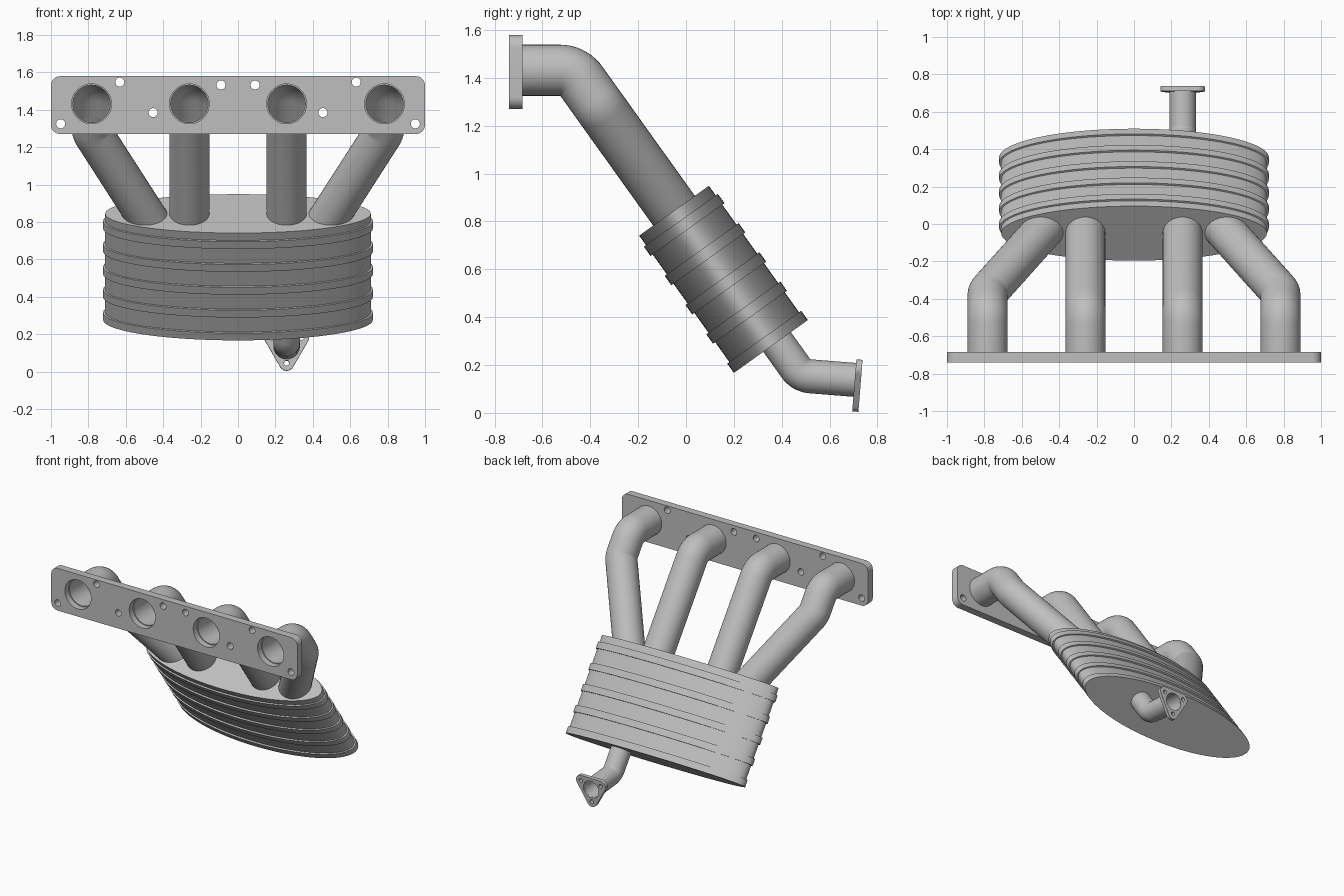
import bpy, bmesh
from math import sin, cos, tan, pi, radians
from mathutils import Vector, Matrix

cube = bpy.data.objects.get("Cube")
if cube:
    bpy.data.objects.remove(cube, do_unlink=True)

metal = bpy.data.materials.new("grey_metal")
metal.use_nodes = True
GREY = (0.52, 0.52, 0.52, 1)
metal.diffuse_color = GREY
metal.node_tree.nodes["Principled BSDF"].inputs["Base Color"].default_value = GREY

TILT = radians(35.5)                                # lean of the main axis
AXIS = Vector((0, sin(TILT), -cos(TILT)))           # flow direction, down and back
BODY_TOP = Vector((0, -0.05, 0.845))


def finish(obj, angle=30):
    bpy.ops.object.select_all(action='DESELECT')
    obj.select_set(True)
    bpy.context.view_layer.objects.active = obj
    if obj.type == 'CURVE':
        bpy.ops.object.convert(target='MESH')
        obj = bpy.context.object
    bpy.ops.object.shade_smooth_by_angle(angle=radians(angle))
    obj.data.materials.clear()
    obj.data.materials.append(metal)
    return obj


def mesh_object(name, bm):
    bmesh.ops.recalc_face_normals(bm, faces=bm.faces)
    mesh = bpy.data.meshes.new(name)
    bm.to_mesh(mesh)
    bm.free()
    obj = bpy.data.objects.new(name, mesh)
    bpy.context.collection.objects.link(obj)
    return obj


def bridge(bm, a, b):
    n = len(a)
    for i in range(n):
        j = (i + 1) % n
        bm.faces.new((a[i], a[j], b[j], b[i]))


def fillet(points, radius, steps=10):
    """Round the inner corners of a path; return (point, tangent) pairs."""
    pts = [Vector(p) for p in points]
    out = [(pts[0], (pts[1] - pts[0]).normalized())]
    for prev, p, nxt in zip(pts, pts[1:], pts[2:]):
        a, b = (p - prev).normalized(), (nxt - p).normalized()
        turn = a.angle(b)
        start = p - a * radius * tan(turn / 2)
        side = (b - a * a.dot(b)).normalized()
        for k in range(steps + 1):
            t = turn * k / steps
            out.append((start + a * radius * sin(t) + side * radius * (1 - cos(t)),
                        a * cos(t) + side * sin(t)))
    out.append((pts[-1], (pts[-1] - pts[-2]).normalized()))
    return out


def pipe(name, points, outer, inner, bend, segs=40):
    """Hollow tube swept along a path with rounded bends."""
    path = fillet(points, bend)
    bm = bmesh.new()
    walls = {outer: [], inner: []}
    tangent = path[0][1]
    normal = tangent.orthogonal().normalized()
    for p, t in path:
        normal = (tangent.rotation_difference(t) @ normal).normalized()
        tangent = t
        binormal = t.cross(normal)
        for r, rings in walls.items():
            rings.append([bm.verts.new(p + r * (normal * cos(2 * pi * i / segs)
                                                + binormal * sin(2 * pi * i / segs)))
                          for i in range(segs)])
    loop = walls[outer] + walls[inner][::-1]
    for k, ring in enumerate(loop):
        bridge(bm, ring, loop[(k + 1) % len(loop)])
    return finish(mesh_object(name, bm))


def arc(cx, cy, r, start=0.0, sweep=2 * pi, n=32):
    full = sweep > 6
    return [(cx + r * cos(start + sweep * i / n), cy + r * sin(start + sweep * i / n))
            for i in range(n if full else n + 1)]


def plate(name, outline, holes, thickness, location, rot_x):
    """Flat plate with round holes, cut from a filled outline."""
    cu = bpy.data.curves.new(name, 'CURVE')
    cu.dimensions = '2D'
    cu.fill_mode = 'BOTH'
    cu.extrude = thickness / 2
    for loop in [outline] + [arc(*h) for h in holes]:
        sp = cu.splines.new('POLY')
        sp.points.add(len(loop) - 1)
        for pt, (x, y) in zip(sp.points, loop):
            pt.co = (x, y, 0, 1)
        sp.use_cyclic_u = True
    obj = bpy.data.objects.new(name, cu)
    obj.location = location
    obj.rotation_euler = (rot_x, 0, 0)
    bpy.context.collection.objects.link(obj)
    return finish(obj)


# Inlet flange: long rounded plate with four ports and eight bolt holes
PORT_Z, MID_Z, HALF_H, CORNER = 1.432, 1.425, 0.155, 0.05
outline = []
for k, (sx, sy) in enumerate([(1, 1), (-1, 1), (-1, -1), (1, -1)]):
    outline += arc(sx * (1 - CORNER), sy * (HALF_H - CORNER), CORNER, k * pi / 2, pi / 2, 8)
holes = []
for s in (-1, 1):
    holes += [(s * x, PORT_Z - MID_Z, 0.1065) for x in (0.26, 0.783)]
    holes += [(s * x, z - MID_Z, 0.024)
              for x, z in ((0.948, 1.325), (0.632, 1.548), (0.454, 1.385), (0.091, 1.533))]
plate("inlet_flange", outline, holes, 0.056, (0, -0.712, MID_Z), pi / 2)

# Four runner pipes, mirrored left and right; outer ones kink inwards
for side, s in (("left", 1), ("right", -1)):
    elbow_y = -0.47
    into = AXIS * 0.02
    x = s * 0.26
    pipe(f"inner_runner_{side}",
         [(x, -0.695, PORT_Z), (x, elbow_y, PORT_Z), BODY_TOP + Vector((x, 0, 0)) + into],
         0.107, 0.1, 0.112)
    x = s * 0.783
    kink = Vector((x, elbow_y, PORT_Z)) + AXIS * 0.18
    end = BODY_TOP + Vector((s * 0.5, 0, 0))
    pipe(f"outer_runner_{side}",
         [(x, -0.695, PORT_Z), (x, elbow_y, PORT_Z), kink,
          end + (end - kink).normalized() * 0.06],
         0.107, 0.1, 0.112)

# Elliptical converter body with five raised bands
LENGTH, BAND, STEP, SEGS = 0.697, 0.048, 0.15, 128
profile = [(0, 0)]
for k in range(5):
    top = 0.049 + STEP * k
    bottom = min(top + BAND, LENGTH)
    profile += [(top, 0), (top, 0.011), (bottom, 0.011)]
    if k < 4:
        profile.append((bottom, 0))
bm = bmesh.new()
rings = [[bm.verts.new(((0.71 + o) * cos(2 * pi * i / SEGS),
                        (0.179 + o) * sin(2 * pi * i / SEGS), -depth))
          for i in range(SEGS)] for depth, o in profile]
for a, b in zip(rings, rings[1:]):
    bridge(bm, a, b)
bm.faces.new(rings[0])
bm.faces.new(rings[-1])
bm.transform(Matrix.Translation(BODY_TOP) @ Matrix.Rotation(TILT, 4, 'X'))
finish(mesh_object("converter_body", bm))

# Outlet pipe leaving the lower end
OUT_X = 0.26
DROOP = radians(4.6)
out_dir = Vector((0, cos(DROOP), -sin(DROOP)))
start = Vector((OUT_X, 0.378, 0.30))
elbow = Vector((OUT_X, 0.481, 0.156))
flange_mid = elbow + out_dir * 0.238
pipe("outlet_pipe", [start - AXIS * 0.02, elbow, flange_mid], 0.071, 0.062, 0.085)

# Outlet flange: rounded triangle, point down, with three bolt holes
REACH, ROUND = 0.092, 0.04
outline, holes = [], [(0, 0, 0.0625)]
for k in range(3):
    a = -pi / 2 + k * 2 * pi / 3
    cx, cy = REACH * cos(a), REACH * sin(a)
    outline += arc(cx, cy, ROUND, a - pi / 3, 2 * pi / 3, 10)
    holes.append((cx, cy, 0.014))
plate("outlet_flange", outline, holes, 0.026, flange_mid, pi / 2 - DROOP)
